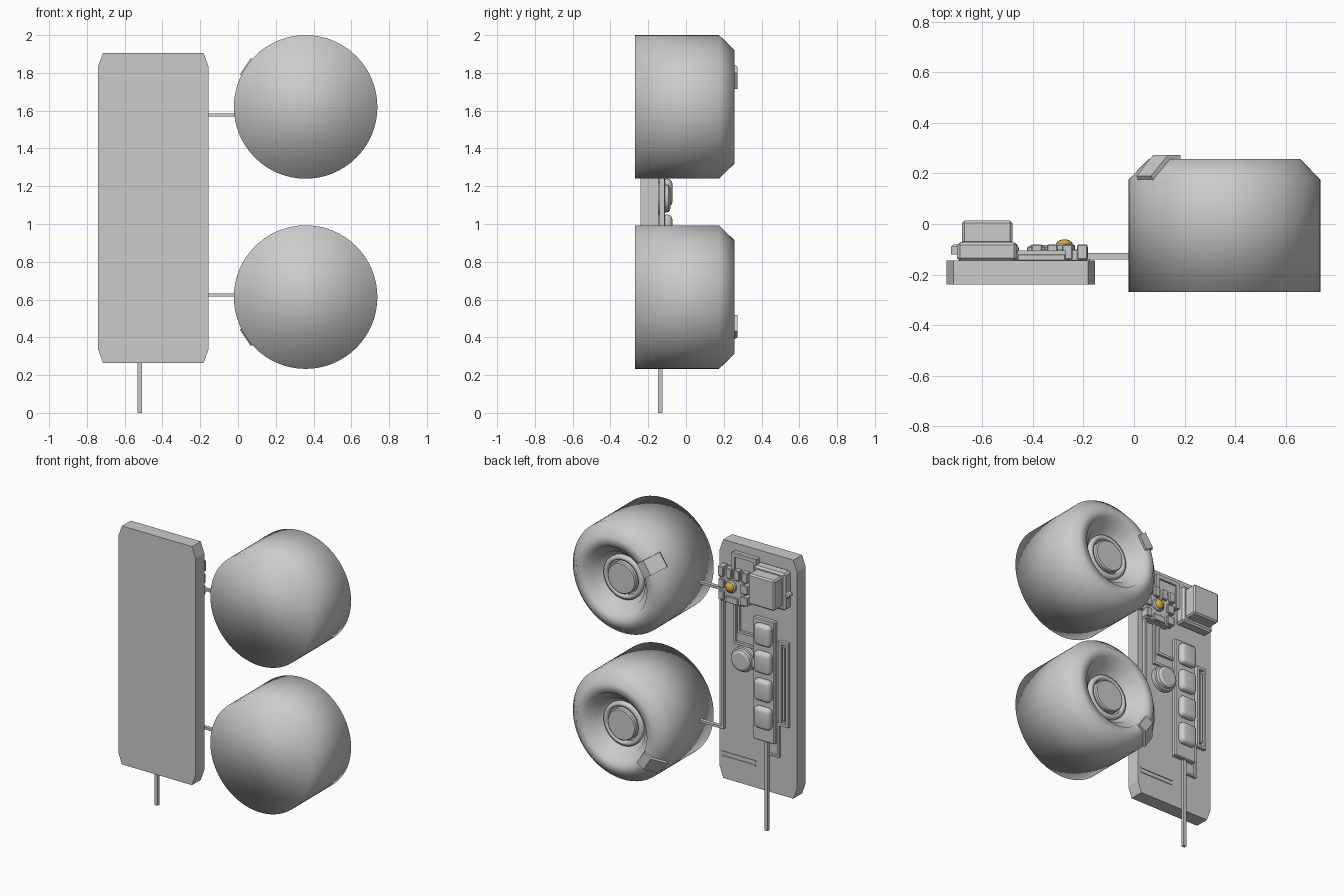
import bpy, bmesh, math
from mathutils import Vector

if "Cube" in bpy.data.objects:
    bpy.data.objects.remove(bpy.data.objects["Cube"])


def finish(name, bm, mat=None):
    bmesh.ops.recalc_face_normals(bm, faces=bm.faces)
    me = bpy.data.meshes.new(name)
    bm.to_mesh(me)
    bm.free()
    ob = bpy.data.objects.new(name, me)
    bpy.context.collection.objects.link(ob)
    if mat:
        me.materials.append(mat)
    return ob


def box(name, x, y, z, bevel=0.0, segs=1, taper=1.0):
    """Box from (min, max) ranges; taper narrows the +y face."""
    bm = bmesh.new()
    bmesh.ops.create_cube(bm, size=1)
    c = [(r[0] + r[1]) / 2 for r in (x, y, z)]
    d = [abs(r[1] - r[0]) for r in (x, y, z)]
    for v in bm.verts:
        t = taper if v.co.y > 0 else 1
        v.co = Vector((c[0] + v.co.x * d[0] * t, c[1] + v.co.y * d[1], c[2] + v.co.z * d[2] * t))
    if bevel:
        bmesh.ops.bevel(bm, geom=bm.edges[:], offset=bevel, segments=segs, profile=0.5, affect='EDGES')
    ob = finish(name, bm)
    if segs > 1:
        for p in ob.data.polygons:
            p.use_smooth = True
    return ob


def lathe(name, cx, cz, profile, n=64, smooth=True, mat=None):
    """Closed solid of revolution around the y axis; profile is (radius, y)."""
    bm = bmesh.new()
    rings = [[bm.verts.new((cx + r * math.cos(2 * math.pi * i / n), y, cz + r * math.sin(2 * math.pi * i / n)))
              for i in range(n)] for r, y in profile]
    for a, b in zip(rings, rings[1:]):
        for i in range(n):
            bm.faces.new((a[i], a[(i + 1) % n], b[(i + 1) % n], b[i]))
    bm.faces.new(rings[0])
    bm.faces.new(rings[-1])
    ob = finish(name, bm, mat)
    for p in ob.data.polygons:
        p.use_smooth = smooth
    return ob


def prism(name, pts, place, lo, hi):
    """Extrude a 2D outline between lo and hi; place maps (a, b, depth) to 3D."""
    bm = bmesh.new()
    a = [bm.verts.new(place(u, v, lo)) for u, v in pts]
    b = [bm.verts.new(place(u, v, hi)) for u, v in pts]
    bm.faces.new(a)
    bm.faces.new(b)
    for i in range(len(pts)):
        j = (i + 1) % len(pts)
        bm.faces.new((a[i], a[j], b[j], b[i]))
    return finish(name, bm)


def wire(name, pts, w=0.008, y=(-0.15, -0.128)):
    """Square cable along axis-aligned (x, z) points on the panel."""
    for (x0, z0), (x1, z1) in zip(pts, pts[1:]):
        box(name, (min(x0, x1) - w, max(x0, x1) + w), y, (min(z0, z1) - w, max(z0, z1) + w))


gold = bpy.data.materials.new("gold")
gold.diffuse_color = (0.65, 0.42, 0.05, 1)
gold.use_nodes = True
gold.node_tree.nodes["Principled BSDF"].inputs["Base Color"].default_value = gold.diffuse_color
FACE = -0.147

# Main panel with clipped corners
x0, x1, z0, z1, cx, cz = -0.742, -0.155, 0.265, 1.905, 0.027, 0.075
outline = [(x0 + cx, z0), (x1 - cx, z0), (x1, z0 + cz), (x1, z1 - cz),
           (x1 - cx, z1), (x0 + cx, z1), (x0, z1 - cz), (x0, z0 + cz)]
prism("main_panel", outline, lambda u, v, d: (u, d, v), -0.24, -0.145)

# Two drums with stepped recess, centre button and edge clip
for zc, side in ((1.62, 1), (0.613, -1)):
    lathe("drum", 0.358, zc, [(0.38, -0.27), (0.38, 0.175), (0.3, 0.257), (0.24, 0.257), (0.225, 0.215),
                              (0.185, 0.2), (0.17, 0.16), (0.13, 0.15)])
    lathe("drum_inner_ring", 0.358, zc, [(0.15, 0.14), (0.15, 0.17), (0.135, 0.178), (0.12, 0.178), (0.12, 0.15)])
    lathe("drum_button", 0.358, zc, [(0.107, 0.13), (0.107, 0.185), (0.1, 0.192)], smooth=False)
    ang = math.radians(146)
    out = Vector((math.cos(ang), 0, side * math.sin(ang)))
    across = Vector((-out.z, 0, out.x))
    mid = Vector((0.358, 0, zc))
    prism("drum_clip", [(0.245, 0.25), (0.245, 0.273), (0.305, 0.273), (0.385, 0.19), (0.375, 0.172), (0.3, 0.25)],
          lambda r, y, d: mid + out * r + across * d + Vector((0, y, 0)), -0.052, 0.052)

# Cables to the drums and the tail cable
wire("upper_drum_cable", [(-0.25, 1.577), (0.01, 1.577)], y=(-0.14, -0.115))
wire("lower_drum_cable", [(0.01, 0.625), (-0.195, 0.625), (-0.195, 1.55)], y=(-0.14, -0.115))
box("tail_cable", (-0.533, -0.509), (-0.147, -0.125), (0, 0.65))

# Key strip with four rounded keys
box("key_strip", (-0.595, -0.43), (FACE, -0.112), (0.615, 1.455), 0.006)
for i in range(4):
    zc = 1.355 - i * 0.19
    box("key", (-0.58, -0.455), (-0.13, -0.072), (zc - 0.075, zc + 0.075), 0.028, 4)

# Dial
lathe("dial", -0.35, 1.135, [(0.085, FACE), (0.085, -0.115), (0.075, -0.112), (0.072, -0.092), (0.055, -0.083)],
      n=24, smooth=False)

# Slider rail
for xr in ((-0.69, -0.672), (-0.636, -0.618)):
    box("slider_side", xr, (FACE, -0.122), (0.75, 1.33))
for zr in ((0.75, 0.768), (1.312, 1.33)):
    box("slider_end", (-0.69, -0.618), (FACE, -0.122), zr)
box("slider_bar", (-0.662, -0.646), (FACE, -0.125), (0.79, 1.29))

# Power block
box("power_base", (-0.7, -0.462), (FACE, -0.072), (1.575, 1.83), 0.012)
box("power_block", (-0.68, -0.48), (-0.08, 0.013), (1.6, 1.81), 0.01)
lathe("power_stud", -0.705, 1.68, [(0.02, -0.12), (0.02, -0.09), (0.012, -0.082)], n=12, smooth=False)

# Socket plate with raised rim
box("socket_plate", (-0.46, -0.27), (FACE, -0.118), (1.67, 1.855), 0.004)
for xr in ((-0.46, -0.435), (-0.295, -0.27)):
    box("socket_rim", xr, (-0.12, -0.104), (1.67, 1.855))
box("socket_rim_top", (-0.44, -0.29), (-0.12, -0.104), (1.83, 1.855))

# Control module with terminals, chips and gold core
box("control_module", (-0.375, -0.185), (FACE, -0.1), (1.505, 1.74), 0.005)
for i in range(4):
    xc = -0.385 + i * 0.06
    box("terminal", (xc - 0.02, xc + 0.022), (-0.14, -0.082), (1.68, 1.75), 0.004)
for xr in ((-0.405, -0.35), (-0.225, -0.182)):
    for zc in (1.55, 1.63):
        box("chip", xr, (-0.14, -0.088), (zc - 0.03, zc + 0.03), 0.004)
box("module_foot", (-0.33, -0.24), (-0.11, -0.088), (1.51, 1.555), 0.004)
lathe("core_ring", -0.275, 1.625, [(0.042, -0.11), (0.042, -0.086), (0.034, -0.08)], n=16, smooth=False)
lathe("gold_core", -0.275, 1.625, [(0.032, -0.1), (0.032, -0.075), (0.022, -0.066), (0.01, -0.062)], n=16, mat=gold)

# Panel wiring
wire("strip_wire", [(-0.28, 1.52), (-0.28, 1.23), (-0.44, 1.23)])
wire("strip_wire", [(-0.31, 1.52), (-0.31, 1.31), (-0.44, 1.31)])
wire("slider_wire", [(-0.61, 0.76), (-0.61, 0.53), (-0.52, 0.53)], w=0.006)

# Thin trim ridges low on the panel
for zc in (0.445, 0.415):
    box("trim_ridge", (-0.43, -0.175), (FACE, -0.14), (zc - 0.006, zc + 0.006))
